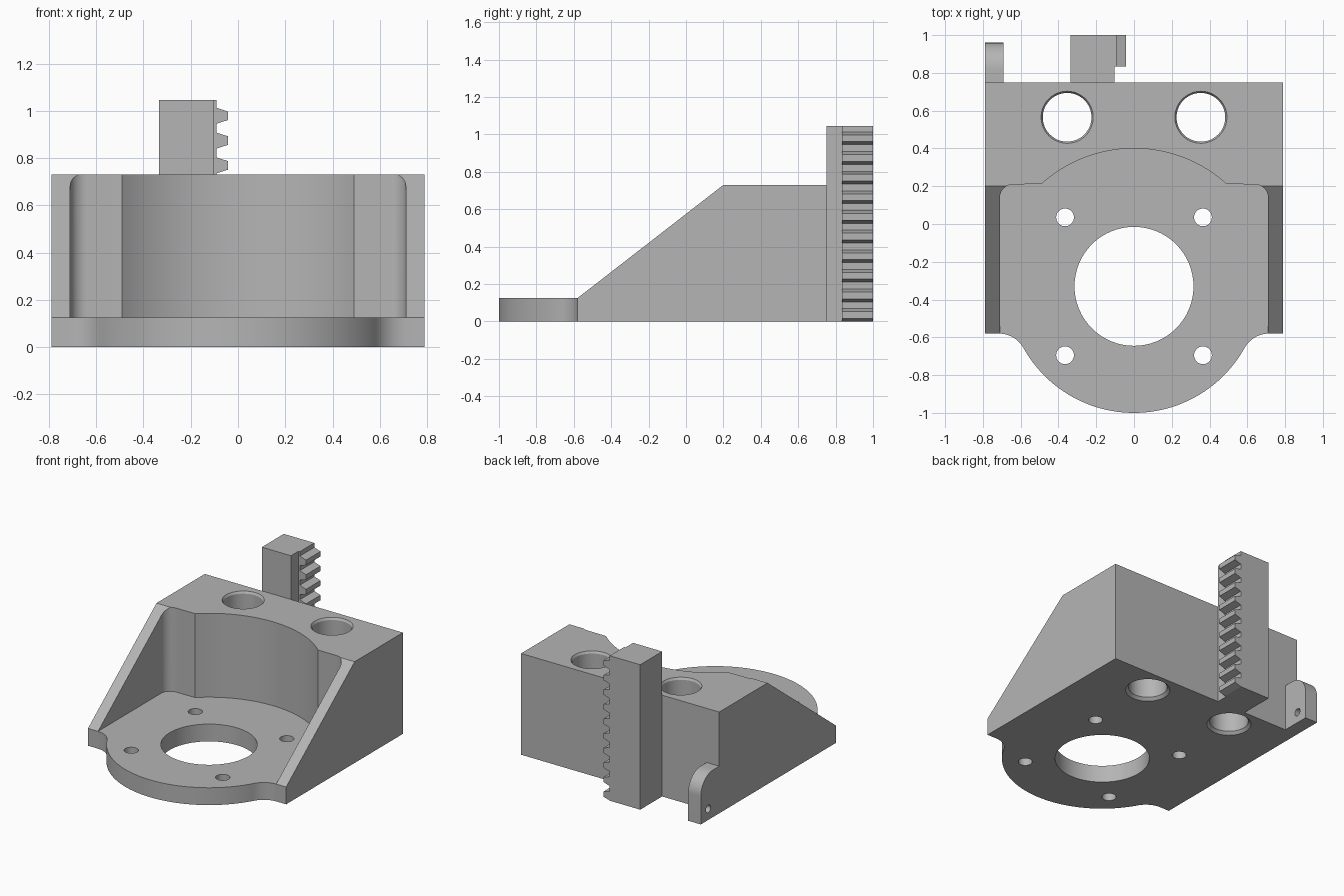
import bpy, bmesh, math

if "Cube" in bpy.data.objects:
    bpy.data.objects.remove(bpy.data.objects["Cube"], do_unlink=True)

grey = bpy.data.materials.new("plain_grey")
grey.use_nodes = True
colour = (0.46, 0.46, 0.46, 1)
grey.diffuse_color = colour
grey.node_tree.nodes["Principled BSDF"].inputs["Base Color"].default_value = colour


def prism(name, points, axis, low, high):
    """Extrude a closed 2D outline along one axis."""
    place = {"x": lambda u, v, w: (w, u, v),
             "y": lambda u, v, w: (u, w, v),
             "z": lambda u, v, w: (u, v, w)}[axis]
    bm = bmesh.new()
    rings = [[bm.verts.new(place(u, v, w)) for u, v in points] for w in (low, high)]
    bm.faces.new(rings[0])
    bm.faces.new(rings[1])
    n = len(points)
    for i in range(n):
        j = (i + 1) % n
        bm.faces.new((rings[0][i], rings[0][j], rings[1][j], rings[1][i]))
    bmesh.ops.recalc_face_normals(bm, faces=bm.faces)
    mesh = bpy.data.meshes.new(name)
    bm.to_mesh(mesh)
    bm.free()
    mesh.materials.append(grey)
    obj = bpy.data.objects.new(name, mesh)
    bpy.context.collection.objects.link(obj)
    return obj


def arc(cx, cy, r, start, end, steps=16):
    angles = [math.radians(start + (end - start) * i / steps) for i in range(steps + 1)]
    return [(cx + r * math.cos(a), cy + r * math.sin(a)) for a in angles]


def circle(cx, cy, r, steps=48):
    return arc(cx, cy, r, 0, 360, steps)[:-1]


def mirrored(half):
    """Close a right-hand half outline with its mirror image."""
    return half + [(-x, y) for x, y in reversed(half) if abs(x) > 1e-5]


def activate(obj):
    bpy.ops.object.select_all(action="DESELECT")
    obj.select_set(True)
    bpy.context.view_layer.objects.active = obj


def combine(obj, cutter, operation="DIFFERENCE"):
    activate(obj)
    mod = obj.modifiers.new("cut", "BOOLEAN")
    mod.operation = operation
    mod.solver = "EXACT"
    mod.object = cutter
    cutter.hide_render = True
    bpy.ops.object.modifier_apply(modifier=mod.name)
    bpy.data.objects.remove(cutter, do_unlink=True)


def smooth(obj):
    activate(obj)
    bpy.ops.object.shade_smooth_by_angle(angle=math.radians(25))


floor, top, back, mid = 0.125, 0.73, 0.75, -0.33

# Mount body: wedge side profile trimmed by the rounded plan outline
body = prism("motor_mount_body", [(-1.1, 0), (back, 0), (back, top), (0.2, top),
                                  (-0.58, floor), (-1.1, floor)], "x", -0.79, 0.79)
lip, fillet = 0.67, 0.15
fx, fy = math.sqrt((lip + fillet) ** 2 - (0.25 + fillet) ** 2), -0.58 - fillet
tangent = math.degrees(math.atan2(fy - mid, fx))
plan = (arc(0, mid, lip, -90, tangent, 32)
        + arc(fx, fy, fillet, tangent + 180, 90, 12)[1:]
        + [(0.9, -0.58), (0.9, 0.9)])
combine(body, prism("plan_cutter", mirrored(plan), "z", -0.1, 1), "INTERSECT")

# Motor pocket with filleted corners and curved back
bow = math.degrees(math.acos(0.49 / 0.73))
pocket = ([(0.71, -1.2)] + arc(0.64, 0.14, 0.07, 0, 90, 10)
          + arc(0, mid, 0.73, bow, 90, 20))
combine(body, prism("pocket_cutter", mirrored(pocket), "z", floor, 1))

# Centre bore and four screw holes
combine(body, prism("bore_cutter", circle(0, mid, 0.315, 64), "z", -0.1, 0.3))
for x in (-0.365, 0.365):
    for y in (mid - 0.365, mid + 0.365):
        combine(body, prism("screw_cutter", circle(x, y, 0.047, 32), "z", -0.1, 0.3))


# Two rod holes, chamfered at both ends
def rod_cutter(x, y):
    rings = [(-0.1, 0.148), (0, 0.148), (0.02, 0.129), (0.715, 0.129),
             (top, 0.138), (0.9, 0.138)]
    bm = bmesh.new()
    loops = [[bm.verts.new((u, v, z)) for u, v in circle(x, y, r)] for z, r in rings]
    bm.faces.new(loops[0])
    bm.faces.new(loops[-1])
    for a, b in zip(loops, loops[1:]):
        for i in range(len(a)):
            j = (i + 1) % len(a)
            bm.faces.new((a[i], a[j], b[j], b[i]))
    bmesh.ops.recalc_face_normals(bm, faces=bm.faces)
    mesh = bpy.data.meshes.new("rod_cutter")
    bm.to_mesh(mesh)
    bm.free()
    mesh.materials.append(grey)
    obj = bpy.data.objects.new("rod_cutter", mesh)
    bpy.context.collection.objects.link(obj)
    return obj


for x in (-0.354, 0.354):
    combine(body, rod_cutter(x, 0.565))
smooth(body)

# Toothed rack on the back, teeth facing the left side
root, tip = -0.092, -0.042
teeth = [(-0.335, 0)]
for i in range(10):
    z = 0.034 + 0.105 * i
    teeth += [(root, max(0, z - 0.034)), (tip, z - 0.018), (tip, z + 0.018), (root, z + 0.034)]
teeth += [(root, 1.045), (-0.335, 1.045)]
rack = prism("toothed_rack", teeth, "y", back, 1)
relief = [(-0.103, -0.1), (0.1, -0.1), (0.1, 1.2), (-0.103, 1.2)]
combine(rack, prism("relief_cutter", relief, "y", 0.6, 0.835))

# Rounded tab with a cross hole
tab = prism("belt_tab", [(back, 0), (0.96, 0)] + arc(0.82, 0.2, 0.14, 0, 90)
            + [(back, 0.34)], "x", -0.79, -0.69)
combine(tab, prism("tab_hole_cutter", circle(0.875, 0.08, 0.027, 24), "x", -0.9, -0.6))
smooth(tab)
